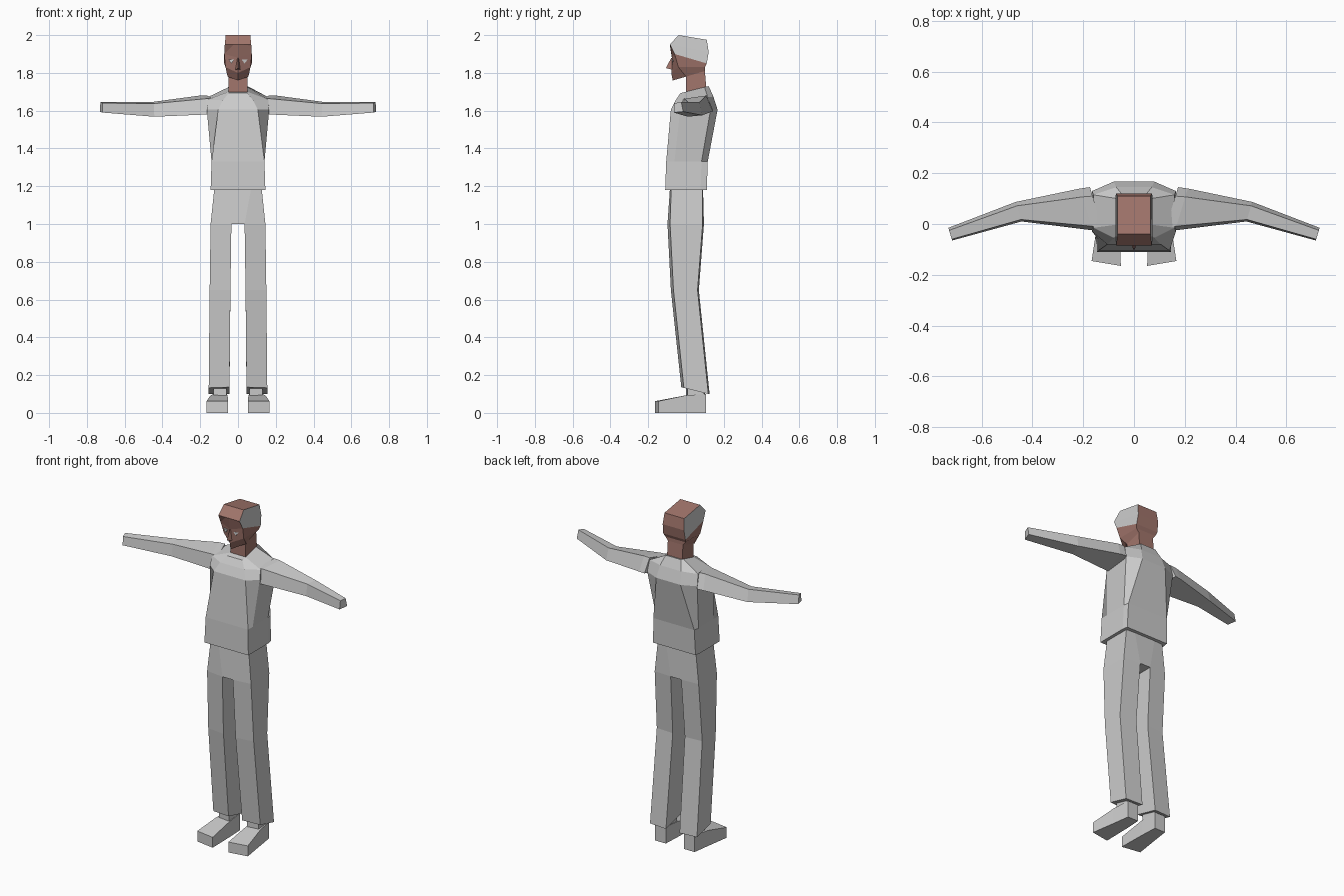
import bpy
import bmesh

default_cube = bpy.data.objects.get("Cube")
if default_cube:
    bpy.data.objects.remove(default_cube, do_unlink=True)


def make_material(name, red, green, blue):
    material = bpy.data.materials.new(name)
    material.use_nodes = True
    colour = (red, green, blue, 1)
    material.diffuse_color = colour
    shader = material.node_tree.nodes["Principled BSDF"]
    shader.inputs["Base Color"].default_value = colour
    return material


grey = make_material("light grey", .6, .6, .6)
skin = make_material("brown skin", .36, .18, .15)


def loft(name, rings, materials, rule=None):
    """Join equal-length rings of points into a closed, flat-shaded solid."""
    bm = bmesh.new()
    loops = [[bm.verts.new(point) for point in ring] for ring in rings]
    count = len(loops[0])
    for low, high in zip(loops, loops[1:]):
        for i in range(count):
            j = (i + 1) % count
            bm.faces.new((low[i], low[j], high[j], high[i]))
    bm.faces.new(loops[0])
    bm.faces.new(loops[-1])
    bmesh.ops.recalc_face_normals(bm, faces=bm.faces[:])
    bm.normal_update()
    if rule:
        for face in bm.faces:
            face.material_index = rule(face)
    mesh = bpy.data.meshes.new(name)
    bm.to_mesh(mesh)
    bm.free()
    for material in materials:
        mesh.materials.append(material)
    obj = bpy.data.objects.new(name, mesh)
    bpy.context.collection.objects.link(obj)


def mirrored(ring):
    return [(-x, y, z) for x, y, z in ring]


def symmetric(half):
    """Complete a half ring, listed front to back, with its mirror image."""
    return half + mirrored(reversed(half))


def pair(name, rings, material):
    """Build a part on the left and its mirror image on the right."""
    loft("left_" + name, rings, [material])
    loft("right_" + name, [mirrored(ring) for ring in rings], [material])


# Cross-sections
def head_section(width, front, back, z_front, z_back):
    return symmetric([(width, front, z_front), (width, back, z_back)])


def wedge_section(width, y_side, y_tip, z_side, z_tip):
    return [(-width, y_side, z_side), (0, y_tip, z_tip), (width, y_side, z_side)]


def shirt_section(w_front, w_side, w_back, front, back, z, tilt=0):
    depth = back - front
    outline = [(w_front, front), (w_side, front + depth * .2),
               (w_side, back - depth * .15), (w_back, back)]
    return symmetric([(x, y, z + y * tilt) for x, y in outline])


def arm_section(x, front, back, low, high):
    bevel = (back - front) * .2
    outline = [(front, low), (front + bevel / 2, high - bevel / 2),
               (back - bevel, high), (back, low + bevel / 2)]
    return [(x + y * .3, y, z) for y, z in outline]


def leg_section(z, inner, outer, front, back, tilt=0):
    twist = (outer - inner) / 8
    outline = [(inner, front), (outer, front + twist),
               (outer, back - twist / 2), (inner, back)]
    return [(x, y, z + y * tilt) for x, y in outline]


def shoe_section(y, inner, outer, top):
    twist = (outer - inner) / 6 if y < 0 else 0
    return [(inner, y, 0), (outer, y + twist, 0),
            (outer, y + twist, top), (inner, y, top)]


# Head: bare crown, face and back, with grey hair on both sides
def hair_rule(face):
    on_side = abs(face.normal.x) > .7
    return int(on_side and face.calc_center_median().z > 1.87)


collar, jaw, cheek, temple, brow, crown = 1.69, 1.78, 1.83, 1.9, 1.95, 2
loft("head", [
    head_section(.05, 0, .11, collar, collar),
    head_section(.05, 0, .1, jaw, jaw + .03),
    head_section(.066, -.04, .1, cheek, cheek),
    head_section(.073, -.06, .11, temple, temple - .05),
    head_section(.07, -.085, .12, brow, brow - .04),
    head_section(.065, -.04, .11, crown, crown - .025),
], [skin, grey], hair_rule)

# Face: chin, mouth and eye level
loft("face", [
    wedge_section(.055, 0, -.07, jaw, jaw - .02),
    wedge_section(.066, -.04, -.078, cheek, cheek - .03),
    wedge_section(.072, -.06, -.075, temple, temple - .02),
    wedge_section(.07, -.083, -.086, brow, brow),
], [skin])
loft("nose", [
    wedge_section(.016, -.066, -.106, cheek - .015, cheek - .005),
    wedge_section(.005, -.07, -.078, temple - .02, temple - .02),
], [skin])
eye_outline = [(.02, .01), (.035, -.01), (.05, .01)]
pair("eye", [[(x, y + x / 4, temple - .04 + z) for x, z in eye_outline]
             for y in (-.07, -.079)], grey)

# Shirt: hem, waist, chest, shoulders and collar
hem, waist, armpit = 1.18, 1.33, 1.58
shirt = [
    shirt_section(.145, .145, .14, -.11, .11, hem),
    shirt_section(.14, .14, .135, -.105, .115, waist),
    shirt_section(.105, .165, .08, -.08, .167, armpit + .025),
    shirt_section(.08, .16, .07, -.055, .145, armpit + .08, .1),
    shirt_section(.05, .05, .05, -.03, .12, collar + .01, .25),
]
loft("shirt", shirt, [grey])

# Arms: shoulder, elbow and wrist
pair("arm", [
    arm_section(.13, -.03, .145, armpit, armpit + .1),
    arm_section(.17, -.025, .14, armpit, armpit + .1),
    arm_section(.44, .01, .087, armpit - .012, armpit + .065),
    arm_section(.736, -.065, -.015, armpit + .01, armpit + .065),
], grey)

# Trousers: hips, then legs from cuff through knee to crotch
cuff, knee, crotch = .13, .65, 1
thigh = leg_section(crotch, .035, .145, -.098, .095)
hip_top = leg_section(hem + .01, .07, .125, -.085, .09)
loft("trouser_hips", [symmetric(thigh), symmetric(hip_top)], [grey])
pair("trouser_leg", [
    leg_section(cuff, .045, .155, -.025, .125, -.25),
    leg_section(knee, .04, .15, -.08, .068),
    thigh,
], grey)

# Shoes from heel to toe, with ankles above
pair("shoe", [
    shoe_section(.105, .06, .13, .1),
    shoe_section(0, .055, .145, .093),
    shoe_section(-.165, .052, .167, .062),
], grey)
pair("ankle", [leg_section(z, .06, .13, 0, .1) for z in (cuff - .05, cuff + .03)], grey)
